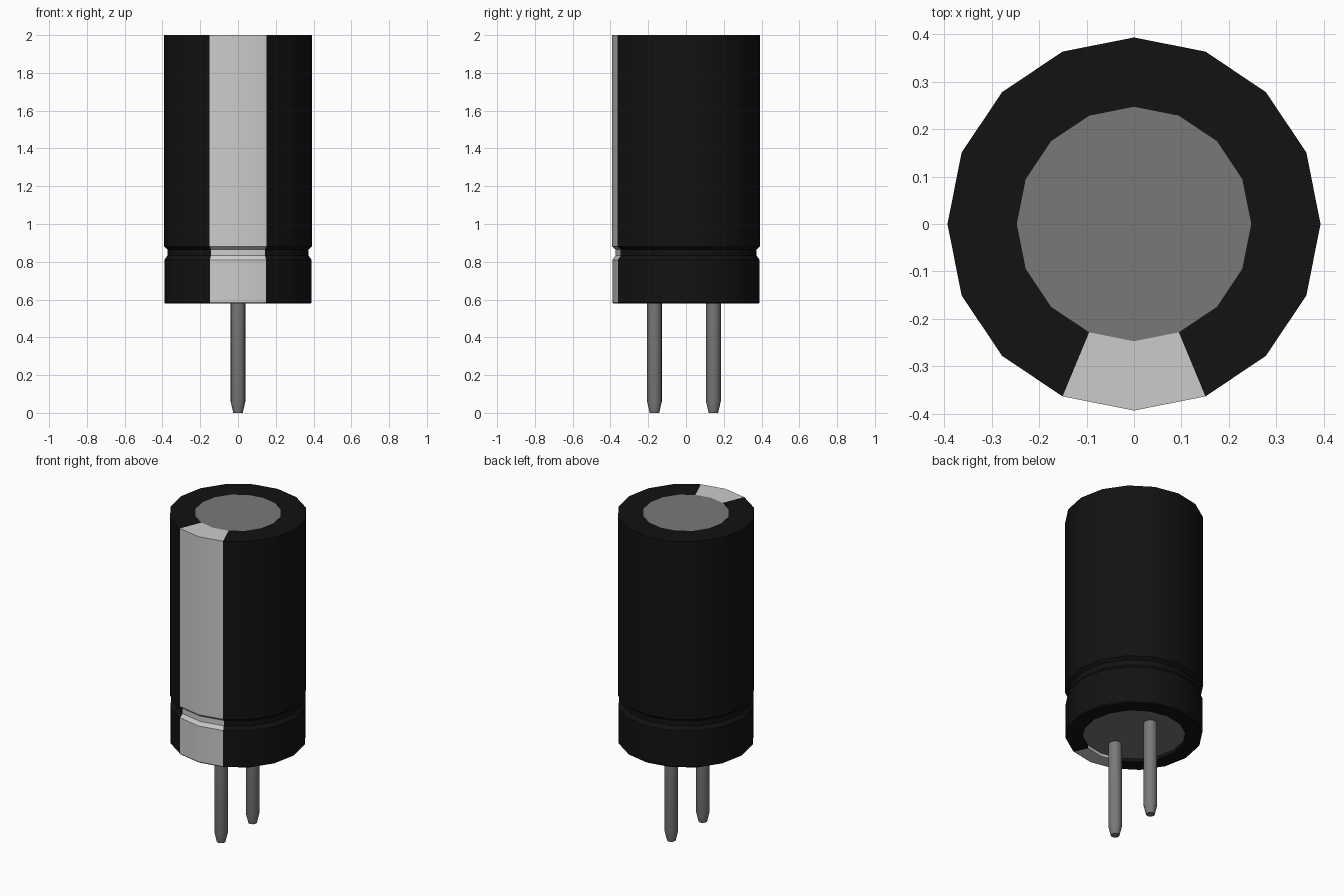
import bpy, bmesh, math

if "Cube" in bpy.data.objects:
    bpy.data.objects.remove(bpy.data.objects["Cube"])

SIDES = 16


def material(name, value):
    m = bpy.data.materials.new(name)
    m.diffuse_color = (value, value, value, 1)
    m.use_nodes = True
    m.node_tree.nodes["Principled BSDF"].inputs["Base Color"].default_value = m.diffuse_color
    return m


def lathe(name, profile, mat, first=0, count=SIDES, sides=SIDES, centre=(0, 0)):
    """Revolve (radius, z) points through some of the sides, listed bottom to top outside."""
    bm = bmesh.new()
    rings = []
    for i in range(first, first + count + 1):
        a = math.tau * i / sides
        rings.append([bm.verts.new((r * math.cos(a), r * math.sin(a), z)) for r, z in profile])
    for a, b in zip(rings, rings[1:]):
        for j in range(len(profile) - 1):
            quad = [a[j], b[j], b[j + 1], a[j + 1]]
            # points on the axis become triangles
            if profile[j][0] == 0:
                quad.pop(1)
            elif profile[j + 1][0] == 0:
                quad.pop(2)
            bm.faces.new(quad)
    bmesh.ops.remove_doubles(bm, verts=bm.verts, dist=1e-5)
    me = bpy.data.meshes.new(name)
    bm.to_mesh(me)
    bm.free()
    me.materials.append(mat)
    ob = bpy.data.objects.new(name, me)
    ob.location = (centre[0], centre[1], 0)
    bpy.context.collection.objects.link(ob)
    bpy.ops.object.select_all(action='DESELECT')
    ob.select_set(True)
    bpy.context.view_layer.objects.active = ob
    bpy.ops.object.shade_smooth_by_angle(angle=math.radians(30))
    return ob


black = material("black_plastic", 0.006)
pale = material("pale_stripe", 0.6)
metal = material("dull_metal", 0.19)

# Wrapped sleeve with a crimp groove, split into dark wrap and front stripe
sleeve = [(0.295, 0.598), (0.295, 0.578), (0.385, 0.578), (0.39, 0.584),
          (0.39, 0.81), (0.374, 0.832), (0.374, 0.866), (0.393, 0.882),
          (0.393, 2.0), (0.247, 2.0)]
lathe("sleeve", sleeve, black, first=13, count=14)
lathe("polarity_stripe", sleeve, pale, first=11, count=2)

# Metal can top and recessed base plug
lathe("can_top", [(0.247, 2.0), (0, 2.0)], metal)
lathe("base_plug", [(0, 0.598), (0.295, 0.598)], metal)

# Two tapered lead pins
pin = [(0, 0), (0.025, 0), (0.039, 0.06), (0.039, 0.6)]
for name, y in (("front_pin", -0.167), ("back_pin", 0.145)):
    lathe(name, pin, metal, centre=(0, y))
